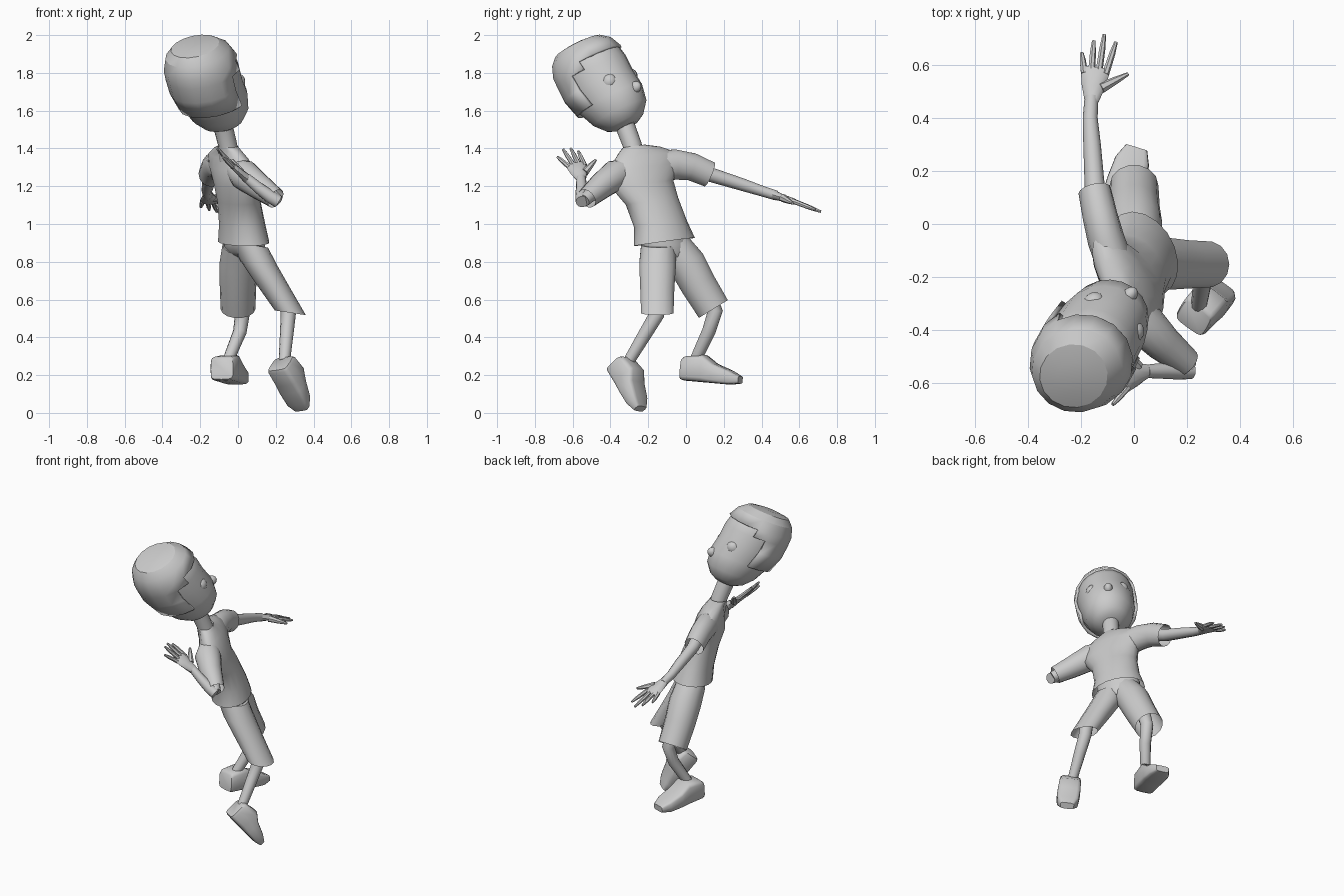
import bpy, bmesh
from math import cos, sin, pi, copysign
from mathutils import Vector as V

if "Cube" in bpy.data.objects:
    bpy.data.objects.remove(bpy.data.objects["Cube"])


def loft(name, rings, n=14, power=1.0, caps=(True, True), keep=None, angle=50):
    """Skin a list of rings (centre, half axis a, half axis b)."""
    bm = bmesh.new()
    sq = lambda v: copysign(abs(v) ** power, v)
    loops = []
    for c, a, b in rings:
        loops.append([bm.verts.new(c + a * sq(cos(2 * pi * i / n)) + b * sq(sin(2 * pi * i / n)))
                      for i in range(n)])
    for lo, hi in zip(loops, loops[1:]):
        for i in range(n):
            j = (i + 1) % n
            bm.faces.new((lo[i], lo[j], hi[j], hi[i]))
    if caps[0]:
        bm.faces.new(loops[0][::-1])
    if caps[1]:
        bm.faces.new(loops[-1])
    bmesh.ops.recalc_face_normals(bm, faces=bm.faces)
    if keep:
        drop = [f for f in bm.faces if not keep(f.calc_center_median())]
        bmesh.ops.delete(bm, geom=drop, context='FACES')
    return finish(name, bm, angle)


def finish(name, bm, angle=50):
    me = bpy.data.meshes.new(name)
    bm.to_mesh(me)
    bm.free()
    ob = bpy.data.objects.new(name, me)
    bpy.context.collection.objects.link(ob)
    bpy.ops.object.select_all(action='DESELECT')
    ob.select_set(True)
    bpy.context.view_layer.objects.active = ob
    bpy.ops.object.shade_smooth_by_angle(angle=angle * pi / 180)
    return ob


def tube(name, pts, rads, side=(1, 0, 0), normal=None, **kw):
    """Loft along a path; each radius is a number or (along side, across)."""
    pts = [V(p) for p in pts]
    rings = []
    for i, (p, r) in enumerate(zip(pts, rads)):
        t = V(normal) if normal else pts[min(i + 1, len(pts) - 1)] - pts[max(i - 1, 0)]
        t.normalize()
        a = V(side)
        a = (a - t * a.dot(t)).normalized()
        ra, rb = r if isinstance(r, tuple) else (r, r)
        rings.append((p, a * ra, t.cross(a) * rb))
    return loft(name, rings, **kw)


def ball(name, centre, axes, size):
    bm = bmesh.new()
    bmesh.ops.create_uvsphere(bm, u_segments=14, v_segments=10, radius=1)
    for v in bm.verts:
        v.co = centre + sum((ax * (s * k) for ax, s, k in zip(axes, size, v.co)), V())
    return finish(name, bm)


def hand(side_name, wrist, palm, across, tips, thumb):
    """Flat palm with four fingers and a thumb."""
    w, p, ac = V(wrist), V(palm), V(across).normalized()
    tube(side_name + "_palm", [w, w.lerp(p, .5), p, p.lerp(w, -.12)],
         [.026, (.044, .019), (.055, .016), (.046, .01)], side=ac, n=10)
    for k, tip in enumerate(tips):
        base = p + ac * (k - 1.5) * .028
        tube(f"{side_name}_finger_{k + 1}", [base.lerp(V(tip), -.1), base.lerp(V(tip), .6), tip],
             [.014, .012, .007], side=ac, n=7)
    base = w.lerp(p, .45) + ac * .03
    tube(side_name + "_thumb", [base, base.lerp(V(thumb), .55), thumb], [.022, .015, .007], side=ac, n=7)


def shoe(name, heel, toe, up):
    heel, toe = V(heel), V(toe)
    d = (toe - heel).normalized()
    up = V(up)
    up = (up - d * up.dot(d)).normalized()
    side = d.cross(up)
    rings = []
    for t, w, lo, hi in [(0, .062, .006, .115), (.05, .068, 0, .13), (.36, .07, 0, .145),
                         (.55, .072, 0, .105), (.83, .066, 0, .075), (1, .042, .01, .05)]:
        rings.append((heel.lerp(toe, t) + up * (lo + hi) / 2, side * w, up * (hi - lo) / 2))
    loft(name, rings, n=16, power=.42)


# head frame: forward, left and up
U = V((-.2, -.39, .89)).normalized()
F = V((.61, .72, .42))
F = (F - U * F.dot(U)).normalized()
L = U.cross(F)
L = (L + U * .06).normalized()
C = V((-.16, -.455, 1.738))
at = lambda f, l, u: C + F * f + L * l + U * u

# skull: height, forward offset, half depth, half width
skull = [(-.272, .055, .06, .065), (-.248, .05, .11, .105), (-.19, .045, .16, .148), (-.1, .028, .19, .168),
         (.0, .0, .198, .175), (.08, -.005, .198, .178), (.13, -.012, .192, .174), (.19, -.018, .167, .152),
         (.228, -.025, .125, .115), (.24, -.025, .06, .055)]
loft("head", [(at(f, 0, u), F * d, L * w) for u, f, d, w in skull], n=20)


# hair cap, cut back to the hairline
def hairline(p):
    f, u = (p - C).dot(F), (p - C).dot(U)
    return u > .125 or (f < .03 and u > -.02) or (f < -.02 and u > -.12)


hair = loft("hair", [(at(f * 1.05 - .006, 0, u * 1.06), F * d * 1.09, L * w * 1.1) for u, f, d, w in skull],
            n=16, keep=hairline, angle=25)
mod = hair.modifiers.new("thickness", 'SOLIDIFY')
mod.thickness, mod.offset = .02, -1

# eyes and nose
for s, nm in ((1, "left"), (-1, "right")):
    ball(nm + "_eye", at(.13, .092 * s, -.03), (F, L, U), (.046, .042, .044))
ball("nose", at(.203, 0, -.115), (F, L, U), (.04, .028, .032))

# neck and shirt
tube("neck", [(-.045, -.27, 1.34), (-.055, -.285, 1.42), (-.085, -.33, 1.54)], [.055, .05, .052], n=12)
shirt = [((.03, -.115, .905), .172, .125), ((.022, -.135, 1.0), .147, .115), ((.005, -.18, 1.12), .148, .105),
         ((-.01, -.23, 1.21), .178, .1), ((-.035, -.217, 1.3), .21, .088), ((-.052, -.215, 1.36), .185, .07),
         ((-.055, -.245, 1.395), .12, .055), ((-.055, -.275, 1.412), .062, .052)]
tube("shirt", [c for c, _, _ in shirt], [(w, d) for _, w, d in shirt], side=(-.46, .88, .1),
     normal=(-.02, -.14, 1), n=18, caps=(False, False))
tube("left_sleeve", [(-.07, -.16, 1.3), (-.105, -.06, 1.315), (-.128, .03, 1.303), (-.148, .125, 1.262)],
     [(.07, .085), (.07, .082), (.066, .075), (.062, .07)], caps=(True, False))
tube("right_sleeve", [(-.01, -.3, 1.29), (.035, -.375, 1.258), (.11, -.45, 1.2), (.2, -.525, 1.135)],
     [.06, .082, .07, .055], side=(0, 1, 0), caps=(True, False))

# arms and hands
tube("left_arm", [(-.125, .03, 1.3), (-.148, .14, 1.258), (-.158, .3, 1.208), (-.165, .4, 1.175), (-.16, .48, 1.15)],
     [.042, .038, .033, .028, .026], n=12)
hand("left", (-.16, .46, 1.155), (-.146, .575, 1.118), (1, 0, 0),
     [(-.197, .645, 1.09), (-.152, .69, 1.075), (-.112, .714, 1.065), (-.068, .685, 1.075)], (-.022, .565, 1.11))
tube("right_upper_arm", [(.1, -.44, 1.21), (.17, -.505, 1.155), (.208, -.54, 1.125)], [.042, .038, .034],
     side=(0, 1, 0), n=12)
tube("right_forearm", [(.215, -.55, 1.118), (.17, -.552, 1.145), (.11, -.553, 1.19), (.045, -.555, 1.245)],
     [.034, .034, .03, .025], side=(0, 1, 0), n=12)
hand("right", (.05, -.553, 1.238), (-.03, -.58, 1.31), (0, 1, .1),
     [(-.08, -.68, 1.355), (-.1, -.65, 1.395), (-.11, -.61, 1.4), (-.1, -.57, 1.385)], (-.03, -.477, 1.34))

# shorts: hips and two legs
tube("hips", [(.03, -.115, .95), (.033, -.11, .89), (.038, -.095, .85), (.045, -.085, .825)],
     [(.14, .1), (.14, .1), (.125, .09), (.1, .07)], side=(-.5, .86, 0), normal=(0, 0, 1), n=16)
tube("left_shorts_leg", [(.01, -.07, .89), (.004, .005, .79), (0, .065, .68), (0, .145, .55)],
     [.092, .102, .097, .092], caps=(True, False))
tube("right_shorts_leg", [(.06, -.145, .89), (.112, -.15, .79), (.187, -.152, .67), (.277, -.152, .53)],
     [(.1, .095), (.1, .1), (.093, .093), (.083, .088)], normal=(-.15, 0, -1), caps=(True, False))

# shins
tube("left_shin", [(.015, .12, .62), (.025, .155, .54), (.01, .12, .43), (-.055, .045, .27)],
     [.042, .04, .036, .03], n=12)
tube("right_shin", [(.258, -.15, .6), (.266, -.155, .52), (.258, -.215, .42), (.245, -.305, .27)],
     [.042, .04, .036, .03], n=12)

# shoes
shoe("left_shoe", (-.085, -.02, .172), (.01, .285, .145), (0, .1, 1))
shoe("right_shoe", (.2, -.395, .222), (.328, -.262, .003), (.12, .36, 1))
